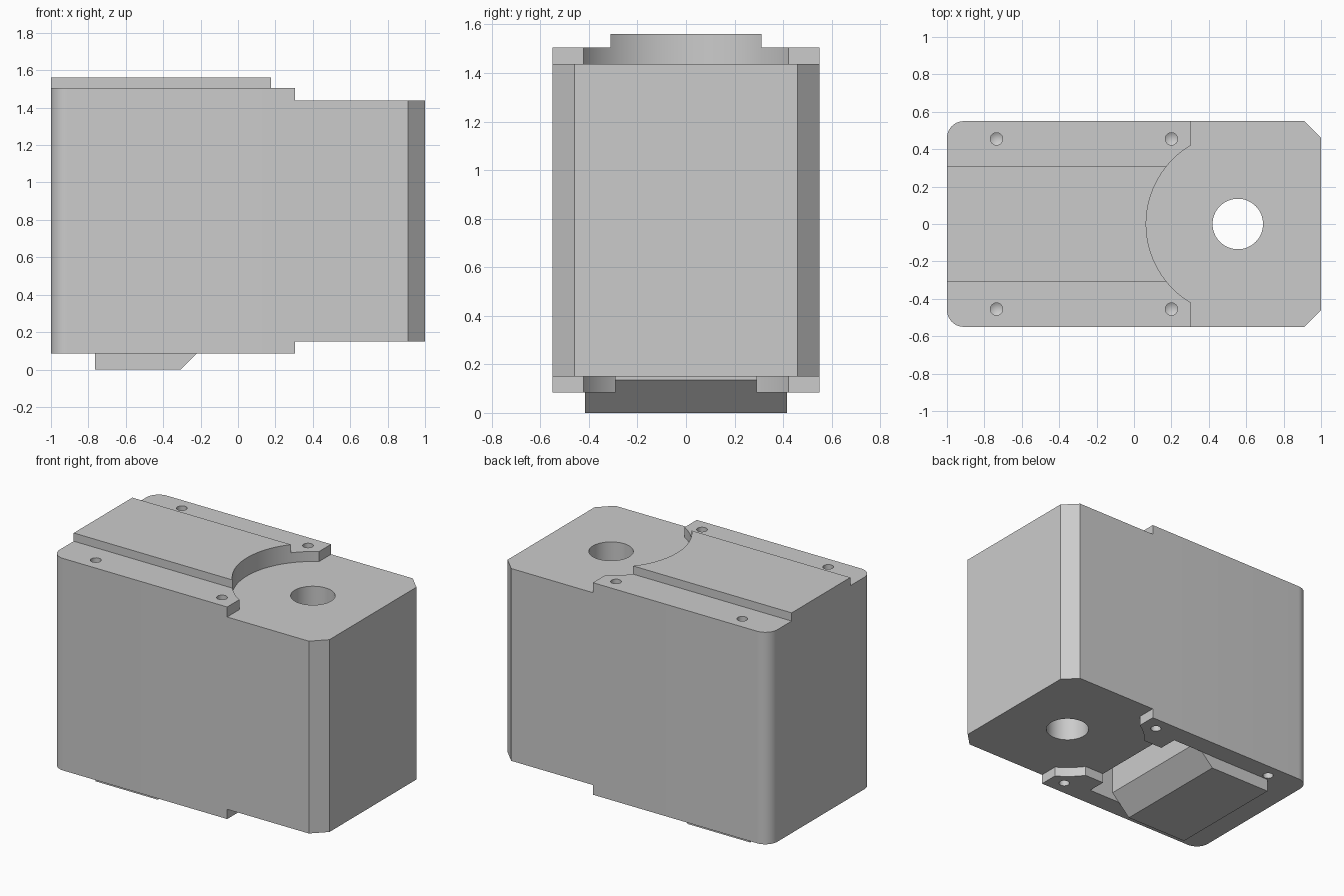
import bpy, bmesh
from math import cos, sin, pi

old = bpy.data.objects.get("Cube")
if old:
    bpy.data.objects.remove(old, do_unlink=True)

grey = bpy.data.materials.new("light_grey")
grey.use_nodes = True
color = (0.6, 0.6, 0.6, 1)
grey.diffuse_color = color
grey.node_tree.nodes["Principled BSDF"].inputs["Base Color"].default_value = color


def arc(cx, cy, r, start=0, end=2 * pi, steps=64):
    """Points along an arc, end point excluded for a full turn."""
    return [(cx + r * cos(start + (end - start) * i / steps),
             cy + r * sin(start + (end - start) * i / steps)) for i in range(steps)]


def rect(x0, x1, y0, y1):
    return [(x0, y0), (x1, y0), (x1, y1), (x0, y1)]


def prism(name, outline, low, high, axis="z", tip=0):
    """Extrude an outline along z (or y); tip pokes the far cap into a point."""
    bm = bmesh.new()
    place = (lambda p: (p[0], p[1], low)) if axis == "z" else (lambda p: (p[0], low, p[1]))
    base = bm.faces.new([bm.verts.new(place(p)) for p in outline])
    out = bmesh.ops.extrude_face_region(bm, geom=[base])["geom"]
    shift = (0, 0, high - low) if axis == "z" else (0, high - low, 0)
    bmesh.ops.translate(bm, vec=shift, verts=[v for v in out if isinstance(v, bmesh.types.BMVert)])
    bmesh.ops.recalc_face_normals(bm, faces=bm.faces[:])
    if tip:
        cap = [f for f in out if isinstance(f, bmesh.types.BMFace)]
        bmesh.ops.poke(bm, faces=cap, offset=tip)
    mesh = bpy.data.meshes.new(name)
    bm.to_mesh(mesh)
    bm.free()
    mesh.materials.append(grey)
    obj = bpy.data.objects.new(name, mesh)
    bpy.context.collection.objects.link(obj)
    return obj


def activate(obj):
    bpy.ops.object.select_all(action="DESELECT")
    obj.select_set(True)
    bpy.context.view_layer.objects.active = obj


def cut(obj, cutter):
    cutter.hide_render = True
    activate(obj)
    mod = obj.modifiers.new("cut", "BOOLEAN")
    mod.operation, mod.solver, mod.object = "DIFFERENCE", "EXACT", cutter
    bpy.ops.object.modifier_apply(modifier=mod.name)
    bpy.data.objects.remove(cutter, do_unlink=True)


# Main block: chamfered at one end, rounded at the other
W, R, C = 0.55, 0.09, 0.555
outline = [(1 - R, -W), (1, R - W), (1, W - R), (1 - R, W)]
outline += arc(R - 1, W - R, R, pi / 2, pi, 10) + [(-1, W - R)]
outline += arc(R - 1, R - W, R, pi, 1.5 * pi, 10) + [(R - 1, -W)]
block = prism("block", outline, 0.085, 1.56)

# Shoulders beside the raised top rail
for y0, y1 in ((0.31, 0.8), (-0.8, -0.31)):
    cut(block, prism("shoulder_cutter", rect(-1.2, 1.2, y0, y1), 1.505, 1.8))

# Lowered end steps with a round recess, above and below
for low, high in ((1.438, 1.9), (-0.3, 0.15)):
    cut(block, prism("step_cutter", rect(0.305, 1.3, -0.8, 0.8), low, high))
    cut(block, prism("recess_cutter", arc(C, 0, 0.49, steps=96), low, high))

# Through bore
cut(block, prism("bore_cutter", arc(C, 0, 0.135), -0.2, 1.9))

# Underside slot and the latch pocket behind it
cut(block, prism("slot_cutter", rect(-0.1, 0.4, -0.29, 0.29), -0.1, 0.15))
cut(block, prism("pocket_cutter", rect(-0.3, 0.015, -0.417, 0.417), -0.1, 0.4))

# Blind screw holes with pointed ends, above and below
for x in (-0.735, 0.2):
    for y in (-0.455, 0.455):
        ring = arc(x, y, 0.033, steps=24)
        cut(block, prism("top_drill", ring, 1.6, 1.4, tip=0.02))
        cut(block, prism("bottom_drill", ring, 0.0, 0.19, tip=0.02))

# Sloped latch protruding below
latch = prism("latch", [(-0.765, 0), (-0.305, 0), (-0.17, 0.135), (-0.17, 0.45), (-0.765, 0.45)],
              -0.415, 0.415, axis="y")

for obj in (block, latch):
    activate(obj)
    bpy.ops.object.shade_smooth_by_angle()
